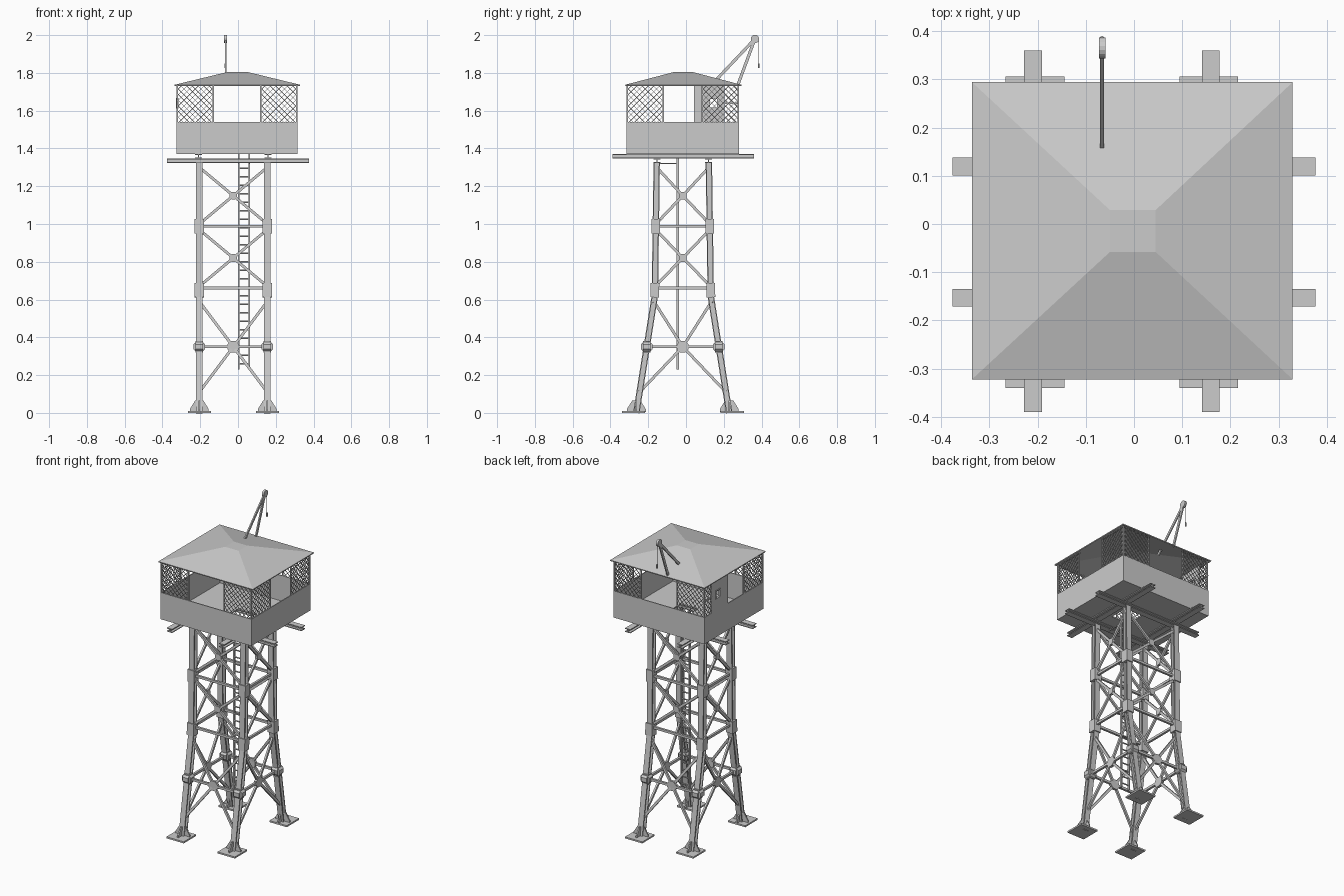
import bpy, bmesh, math
from mathutils import Vector

cube = bpy.data.objects.get("Cube")
if cube:
    bpy.data.objects.remove(cube, do_unlink=True)

steel = bpy.data.materials.new("light_grey_steel")
steel.use_nodes = True
GREY = (0.6, 0.6, 0.6, 1)
steel.diffuse_color = GREY
steel.node_tree.nodes["Principled BSDF"].inputs["Base Color"].default_value = GREY

X, Y, Z = Vector((1, 0, 0)), Vector((0, 1, 0)), Vector((0, 0, 1))
CX, CY = -0.025, -0.017          # tower axis
HX = 0.18                        # half distance between legs in x
BEND, TOP = 0.62, 1.325          # leg kink and leg top
W0, W1 = -0.325, 0.315           # cabin walls in x
D0, D1 = -0.315, 0.28            # cabin walls in y
FLOOR, SILL, EAVE = 1.37, 1.54, 1.737


def finish(bm, name):
    bmesh.ops.recalc_face_normals(bm, faces=bm.faces)
    mesh = bpy.data.meshes.new(name)
    bm.to_mesh(mesh)
    bm.free()
    mesh.materials.append(steel)
    obj = bpy.data.objects.new(name, mesh)
    bpy.context.collection.objects.link(obj)
    return obj


def rect(w, d):
    return [(-w / 2, -d / 2), (w / 2, -d / 2), (w / 2, d / 2), (-w / 2, d / 2)]


def ngon(r, n=8):
    return [(r * math.cos((i + .5) * math.tau / n), r * math.sin((i + .5) * math.tau / n))
            for i in range(n)]


def i_shape(w, d, t=0.006):
    a, b, c = w / 2, d / 2, t / 2
    half = [(-a, -b), (a, -b), (a, t - b), (c, t - b), (c, b - t), (a, b - t)]
    return half + [(-x, -y) for x, y in half]


def sweep(bm, profile, p, q, hint=Y):
    """Extrude a 2D profile from p to q; profile y points along hint."""
    p, q = Vector(p), Vector(q)
    axis = (q - p).normalized()
    side = hint.cross(axis).normalized()
    up = axis.cross(side)
    rings = [[bm.verts.new(o + side * x + up * y) for x, y in profile] for o in (p, q)]
    n = len(profile)
    for i in range(n):
        j = (i + 1) % n
        bm.faces.new((rings[0][i], rings[0][j], rings[1][j], rings[1][i]))
    bm.faces.new(rings[0][::-1])
    bm.faces.new(rings[1])


def box(bm, x0, x1, y0, y1, z0, z1):
    cx, cy = (x0 + x1) / 2, (y0 + y1) / 2
    sweep(bm, rect(x1 - x0, y1 - y0), (cx, cy, z0), (cx, cy, z1))


def spread(z):
    """Half distance between legs in y at height z."""
    if z < BEND:
        return 0.246 + (0.148 - 0.246) * z / BEND
    return 0.148 - 0.01 * (z - BEND) / (TOP - BEND)


def leg_point(sx, sy, z):
    return Vector((CX + sx * HX, CY + sy * spread(z), z))


# Legs, sleeves, feet
legs, joints, feet = bmesh.new(), bmesh.new(), bmesh.new()
for sx in (-1, 1):
    for sy in (-1, 1):
        pt = lambda z: leg_point(sx, sy, z)
        sweep(legs, i_shape(0.036, 0.034), pt(0), pt(BEND))
        sweep(legs, i_shape(0.036, 0.034), pt(BEND), pt(TOP))
        for z in (0.65, 0.988):
            sweep(joints, rect(0.048, 0.046), pt(z - 0.038), pt(z + 0.038))
        c = pt(0.35)
        for axis in (X, Y):
            sweep(joints, ngon(0.034), c - axis * 0.02, c + axis * 0.02, Z)
        fx, fy = c.x, CY + sy * 0.261
        box(feet, fx - 0.061, fx + 0.061, fy - 0.062, fy + 0.062, 0, 0.01)
        # triangular stiffeners on each foot
        b = pt(0)
        fin = [(-0.05, 0), (0.05, 0), (0.05, 0.015), (0.022, 0.06), (-0.022, 0.06), (-0.05, 0.015)]
        for axis in (X, Y):
            o = Vector((b.x, b.y, 0.005))
            sweep(feet, fin, o - axis * 0.004, o + axis * 0.004, Z)
finish(legs, "tower_legs")
finish(joints, "leg_joints")
finish(feet, "foot_plates")

# Cross bracing on the four sides
braces, nodes = bmesh.new(), bmesh.new()
SIDES = [((-1, -1), (1, -1), Y), ((-1, 1), (1, 1), Y), ((-1, -1), (-1, 1), X), ((1, -1), (1, 1), X)]
BAYS = [(0.11, 0.35, 0.59, 0.033), (0.67, 0.82, 0.97, 0.022), (1.0, 1.15, 1.3, 0.022)]
for a, b, out in SIDES:
    for low, mid, high, size in BAYS:
        centre = (leg_point(*a, mid) + leg_point(*b, mid)) / 2
        for corner in (a, b):
            for z in (low, high):
                sweep(braces, rect(0.015, 0.012), leg_point(*corner, z), centre, out)
        sweep(nodes, ngon(size), centre - out * 0.008, centre + out * 0.008, Z)
    for z in (0.35, 0.662, 0.988):
        sweep(braces, rect(0.015, 0.014), leg_point(*a, z), leg_point(*b, z), out)
finish(braces, "cross_braces")
finish(nodes, "brace_plates")

# Ladder
ladder = bmesh.new()
LY = -0.043
for x in (0.004, 0.06):
    box(ladder, x - 0.004, x + 0.004, LY - 0.006, LY + 0.006, 0.23, FLOOR)
for i in range(25):
    z = 0.26 + i * 0.045
    sweep(ladder, ngon(0.004, 6), (0.004, LY, z), (0.06, LY, z))
for x in (0.004, 0.06):
    sweep(ladder, rect(0.006, 0.006), (x, LY, 1.32), (x, CY - spread(TOP), 1.32), Z)
finish(ladder, "ladder")

# Floor beams
beams = bmesh.new()
for s in (-1, 1):
    y, x = CY + s * 0.136, CX + s * 0.184
    sweep(beams, i_shape(0.037, 0.024, 0.005), (-0.376, y, 1.334), (0.376, y, 1.334), Z)
    sweep(beams, i_shape(0.037, 0.024, 0.005), (x, -0.39, 1.358), (x, 0.36, 1.358), Z)
finish(beams, "floor_beams")

# Floor with a hatch over the ladder
floor = bmesh.new()
hx0, hx1, hy0, hy1 = -0.03, 0.095, -0.085, 0.045
for x0, x1, y0, y1 in ((W0, hx0, D0, D1), (hx1, W1, D0, D1), (hx0, hx1, D0, hy0), (hx0, hx1, hy1, D1)):
    box(floor, x0, x1, y0, y1, FLOOR, FLOOR + 0.008)
finish(floor, "cabin_floor")

# Parapet
T = 0.006
parapet = bmesh.new()
for y in (D0, D1 - T):
    box(parapet, W0, W1, y, y + T, FLOOR, SILL)
for x in (W0, W1 - T):
    box(parapet, x, x + T, D0, D1, FLOOR, SILL)
finish(parapet, "parapet_walls")

# Wire mesh panels beside every corner
wires, posts = bmesh.new(), bmesh.new()


def mesh_panel(origin, along, width, out):
    h, pitch = EAVE - SILL, 0.03
    at = lambda u, v: origin + along * u + Z * v
    for i in range(1, int((width + h) / pitch) + 1):
        c = i * pitch
        u0, u1 = max(0, c - h), min(width, c)
        if u1 - u0 < 0.004:
            continue
        sweep(wires, rect(0.003, 0.003), at(u0, c - u0), at(u1, c - u1), out)
        sweep(wires, rect(0.003, 0.003), at(width - u0, c - u0), at(width - u1, c - u1), out)
    for u in (0, width):
        sweep(posts, rect(0.007, 0.007), at(u, 0), at(u, h), out)


IN = 0.004
for x, sx in ((W0 + IN, 1), (W1 - IN, -1)):
    for y, sy in ((D0 + IN, 1), (D1 - IN, -1)):
        corner = Vector((x, y, SILL))
        mesh_panel(corner, X * sx, 0.19, Y)
        behind_door = sx == 1 and sy == -1
        mesh_panel(corner, Y * sy, 0.075 if behind_door else 0.19, X)
finish(wires, "wire_mesh")
finish(posts, "mesh_posts")

# Solid side panel with a small framed window and a rail
panel = bmesh.new()
px0, px1 = W0, W0 + 0.007
wy0, wy1, wz0, wz1 = 0.123, 0.166, 1.615, 1.665
box(panel, px0, px1, 0.042, wy0, SILL, EAVE)
box(panel, px0, px1, wy1, 0.202, SILL, EAVE)
box(panel, px0, px1, wy0, wy1, SILL, wz0)
box(panel, px0, px1, wy0, wy1, wz1, EAVE)
for y in (wy0, wy1):
    box(panel, px0 - 0.004, px1 + 0.004, y - 0.003, y + 0.003, wz0, wz1)
for z in (wz0, wz1):
    box(panel, px0 - 0.004, px1 + 0.004, wy0, wy1, z - 0.003, z + 0.003)
sweep(panel, rect(0.008, 0.008), (W0 + IN, 0.2, 1.64), (W0 + IN, D1, 1.64), Z)
finish(panel, "window_panel")

# Hipped roof shell with a flat top
roof = bmesh.new()
low = [roof.verts.new((x, y, EAVE)) for x, y in
       ((-0.336, -0.322), (0.329, -0.322), (0.329, 0.294), (-0.336, 0.294))]
top = [roof.verts.new((x, y, 1.806)) for x, y in
       ((-0.05, -0.058), (0.045, -0.058), (0.045, 0.029), (-0.05, 0.029))]
for i in range(4):
    j = (i + 1) % 4
    roof.faces.new((low[i], low[j], top[j], top[i]))
roof.faces.new(top)
shell = finish(roof, "roof").modifiers.new("thickness", "SOLIDIFY")
shell.thickness = 0.006
shell.offset = -1

# Hoist on the roof
hoist = bmesh.new()
KX = -0.066
tip = Vector((KX, 0.365, 1.98))
sweep(hoist, rect(0.008, 0.016), (KX, 0.14, 1.742), tip, Z)
sweep(hoist, rect(0.008, 0.016), (KX, 0.274, 1.735), tip, Y)
sweep(hoist, ngon(0.022, 16), tip - X * 0.007, tip + X * 0.007, Z)
sweep(hoist, ngon(0.002, 6), (KX, 0.385, 1.98), (KX, 0.385, 1.84))
sweep(hoist, ngon(0.005, 6), (KX, 0.385, 1.85), (KX, 0.385, 1.825))
finish(hoist, "hoist")
